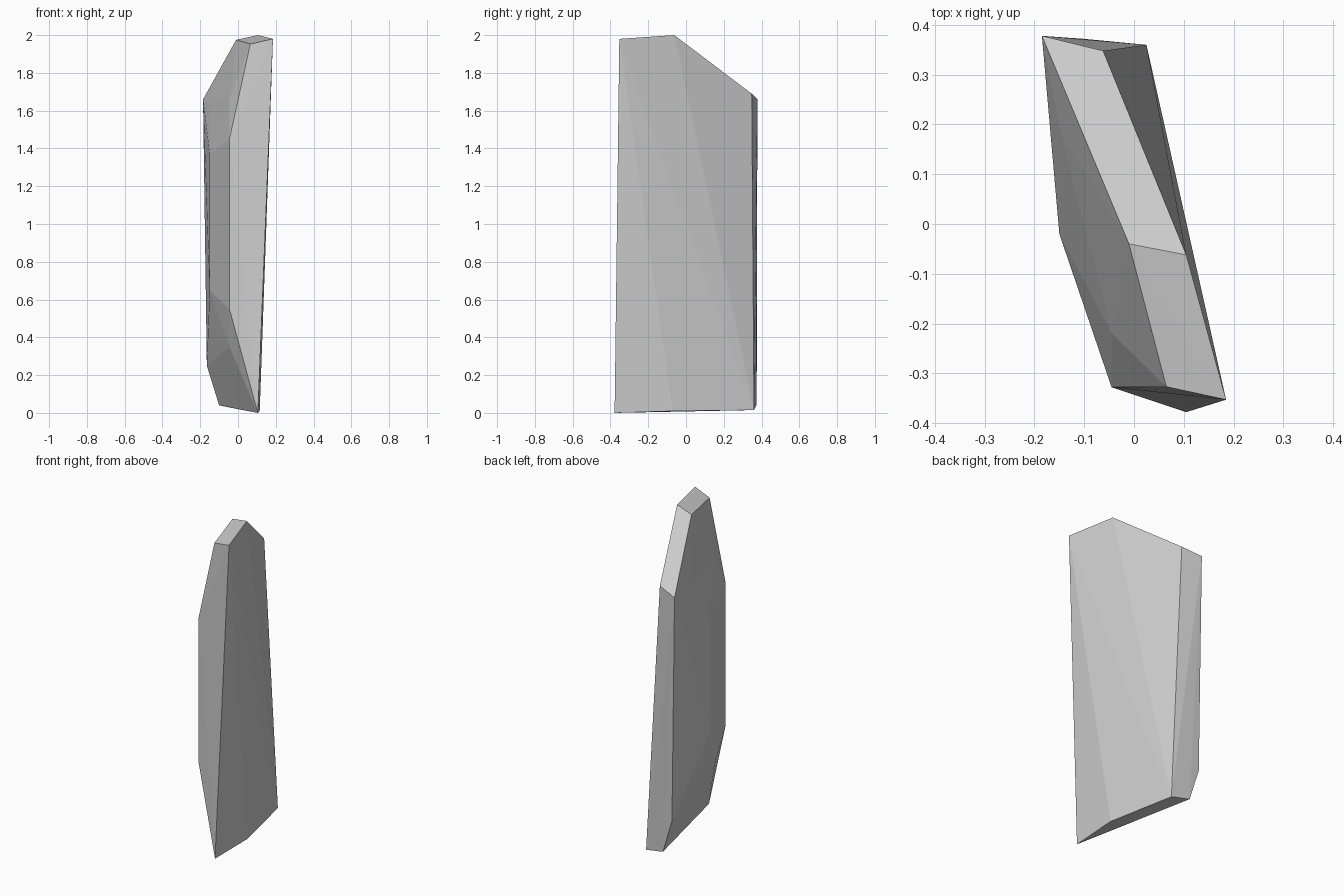
import bpy, bmesh

if "Cube" in bpy.data.objects:
    bpy.data.objects.remove(bpy.data.objects["Cube"])

# Crystal-like rock shard: facet corners wrapped in a convex hull
top_ridge = [(0.185, -0.353, 1.98), (0.105, -0.062, 2.0), (-0.062, 0.348, 1.69)]
top_inner = [(0.065, -0.327, 1.953), (-0.01, -0.04, 1.975), (-0.185, 0.378, 1.66)]
base = [(0.105, -0.378, 0.0), (0.115, -0.07, 0.01), (0.025, 0.36, 0.015),
        (-0.10, 0.372, 0.04), (-0.165, 0.375, 0.25)]

# Chipped left side: (x, y, low z, high z)
left_side = [(-0.045, -0.328, 0.55, 1.45), (-0.045, -0.22, 0.35, 1.66),
             (-0.15, -0.02, 0.65, 1.37), (-0.146, 0.18, 0.44, 1.64)]

points = top_ridge + top_inner + base
for x, y, low, high in left_side:
    points += [(x, y, low), (x, y, high)]

bm = bmesh.new()
for p in points:
    bm.verts.new(p)
hull = bmesh.ops.convex_hull(bm, input=bm.verts)
bmesh.ops.delete(bm, geom=[v for v in bm.verts if not v.link_faces], context='VERTS')
bmesh.ops.recalc_face_normals(bm, faces=bm.faces)

mesh = bpy.data.meshes.new("rock_shard")
bm.to_mesh(mesh)
bm.free()
shard = bpy.data.objects.new("rock_shard", mesh)
bpy.context.collection.objects.link(shard)
